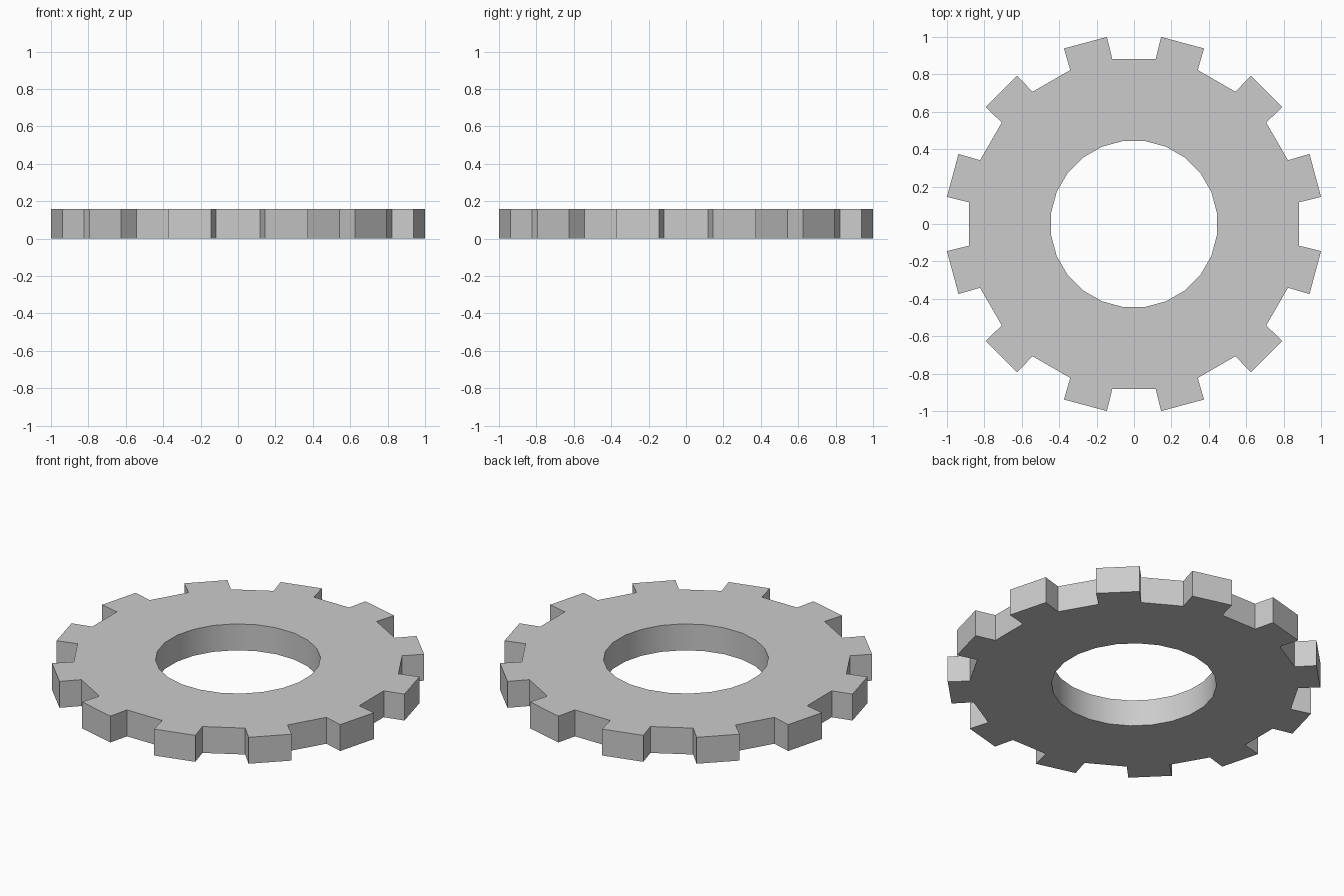
import bpy, bmesh
from math import cos, sin, radians

if "Cube" in bpy.data.objects:
    bpy.data.objects.remove(bpy.data.objects["Cube"])

TEETH = 12
HOLE_R, ROOT_R = 0.4475, 0.891
TIP_R, TIP_HALF = 1.0105, 6.75   # tip radius and half angle in degrees
HEIGHT = 0.158

bm = bmesh.new()


def ring(radius, angles):
    return [bm.verts.new((radius * cos(radians(a)), radius * sin(radians(a)), 0))
            for a in angles]


# Flat profile: a 24-sided ring plus one quad per tooth
step = 180 / TEETH
angles = [step * (i + 0.5) for i in range(2 * TEETH)]
hole = ring(HOLE_R, angles)
root = ring(ROOT_R, angles)
for i in range(2 * TEETH):
    j = (i + 1) % (2 * TEETH)
    bm.faces.new((hole[i], root[i], root[j], hole[j]))
    if i % 2 == 0:
        mid = step * (i + 1)
        a, b = ring(TIP_R, (mid - TIP_HALF, mid + TIP_HALF))
        bm.faces.new((root[i], a, b, root[j]))

# Raise the profile to full thickness, keeping the underside
extruded = bmesh.ops.extrude_face_region(bm, geom=bm.faces[:], use_keep_orig=True)
top = [g for g in extruded["geom"] if isinstance(g, bmesh.types.BMVert)]
bmesh.ops.translate(bm, verts=top, vec=(0, 0, HEIGHT))
bmesh.ops.recalc_face_normals(bm, faces=bm.faces[:])

# Merge the coplanar caps into clean faces
bmesh.ops.dissolve_limit(bm, angle_limit=radians(1), verts=bm.verts[:], edges=bm.edges[:])

mesh = bpy.data.meshes.new("gear_ring")
bm.to_mesh(mesh)
bm.free()
gear = bpy.data.objects.new("gear_ring", mesh)
bpy.context.collection.objects.link(gear)

# Smooth bore, crisp teeth
bpy.context.view_layer.objects.active = gear
gear.select_set(True)
bpy.ops.object.shade_smooth_by_angle(angle=radians(25))
